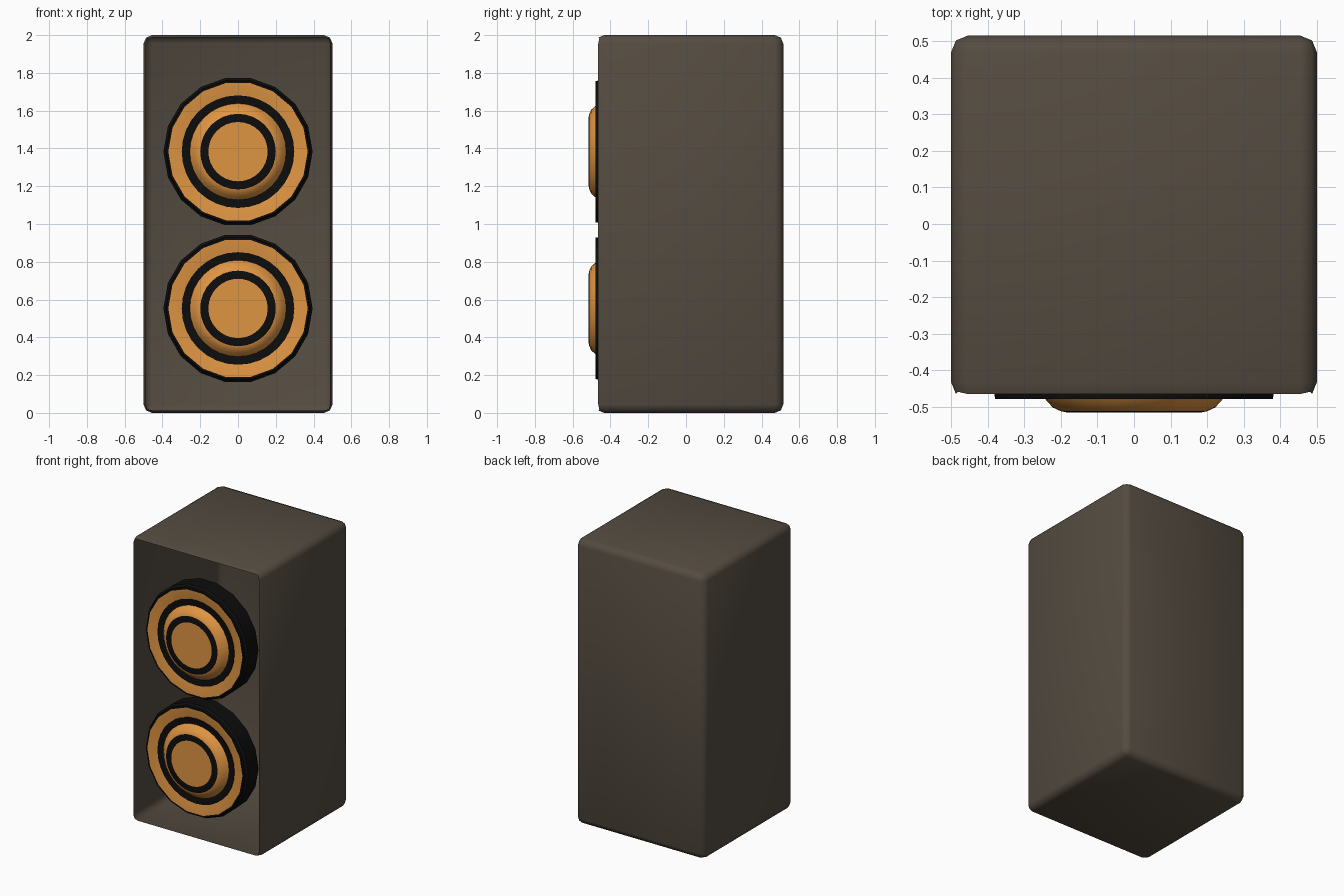
import bpy, bmesh, math

old = bpy.data.objects.get("Cube")
if old:
    bpy.data.objects.remove(old, do_unlink=True)


def material(name, rgb):
    m = bpy.data.materials.new(name)
    m.use_nodes = True
    m.diffuse_color = (*rgb, 1)
    bsdf = next(n for n in m.node_tree.nodes if n.type == 'BSDF_PRINCIPLED')
    bsdf.inputs["Base Color"].default_value = (*rgb, 1)
    bsdf.inputs["Roughness"].default_value = 0.7
    return m


BROWN = material("dark brown", (0.090, 0.072, 0.053))
ORANGE = material("copper orange", (0.74, 0.30, 0.055))
BLACK = material("black", (0.004, 0.004, 0.004))


def finish(name, bm, mats, angle):
    mesh = bpy.data.meshes.new(name)
    bm.to_mesh(mesh)
    bm.free()
    for m in mats:
        mesh.materials.append(m)
    ob = bpy.data.objects.new(name, mesh)
    bpy.context.collection.objects.link(ob)
    bpy.ops.object.select_all(action='DESELECT')
    ob.select_set(True)
    bpy.context.view_layer.objects.active = ob
    bpy.ops.object.shade_smooth_by_angle(angle=math.radians(angle))
    return ob


def lathe(name, profile, slots, sides, z, angle=30):
    """Turn (radius, y) points about a front-to-back axis; one slot per band."""
    bm = bmesh.new()
    rings = []
    for r, y in profile:
        if r == 0:
            rings.append([bm.verts.new((0, y, z))] * sides)
        else:
            rings.append([bm.verts.new((r * math.cos(2 * math.pi * i / sides), y,
                                        z + r * math.sin(2 * math.pi * i / sides)))
                          for i in range(sides)])
    for a, b, slot in zip(rings, rings[1:], slots):
        for i in range(sides):
            j = (i + 1) % sides
            corners = list(dict.fromkeys((a[i], a[j], b[j], b[i])))
            bm.faces.new(corners).material_index = slot
    bm.normal_update()
    # Front bands must look towards -y
    if sum(f.normal.y * f.calc_area() for f in bm.faces
           if f.calc_center_median().y < -0.464) > 0:
        bmesh.ops.reverse_faces(bm, faces=bm.faces[:])
    return finish(name, bm, [BLACK, ORANGE], angle)


# Cabinet: rounded box shell, open at the front
bm = bmesh.new()
bmesh.ops.create_cube(bm, size=1)
bmesh.ops.scale(bm, vec=(1.0, 0.993, 2.0), verts=bm.verts)
bmesh.ops.translate(bm, vec=(0, 0.0185, 1.0), verts=bm.verts)
bmesh.ops.bevel(bm, geom=bm.edges[:], offset=0.045, segments=2,
                profile=0.5, affect='EDGES')
bm.normal_update()
bmesh.ops.delete(bm, geom=[f for f in bm.faces if f.normal.y < -0.6],
                 context='FACES')
finish("cabinet", bm, [BROWN], 50)

# Two matching drivers
for label, z in (("upper", 1.383), ("lower", 0.553)):
    # Black basket with a shallow orange cone
    lathe(label + "_driver_basket",
          [(0, -0.33), (0.39, -0.33), (0.395, -0.45), (0.382, -0.463),
           (0.38, -0.478), (0.369, -0.478), (0.27, -0.457)],
          [0, 0, 0, 0, 0, 1], 18, z)
    # Black surround, orange dome shoulder, black ring and orange cap
    lathe(label + "_driver_dome",
          [(0.298, -0.455), (0.298, -0.468), (0.255, -0.464), (0.24, -0.482),
           (0.222, -0.502), (0.20, -0.512), (0.185, -0.515), (0.157, -0.515),
           (0, -0.515)],
          [0, 0, 1, 1, 1, 0, 0, 1], 32, z)
